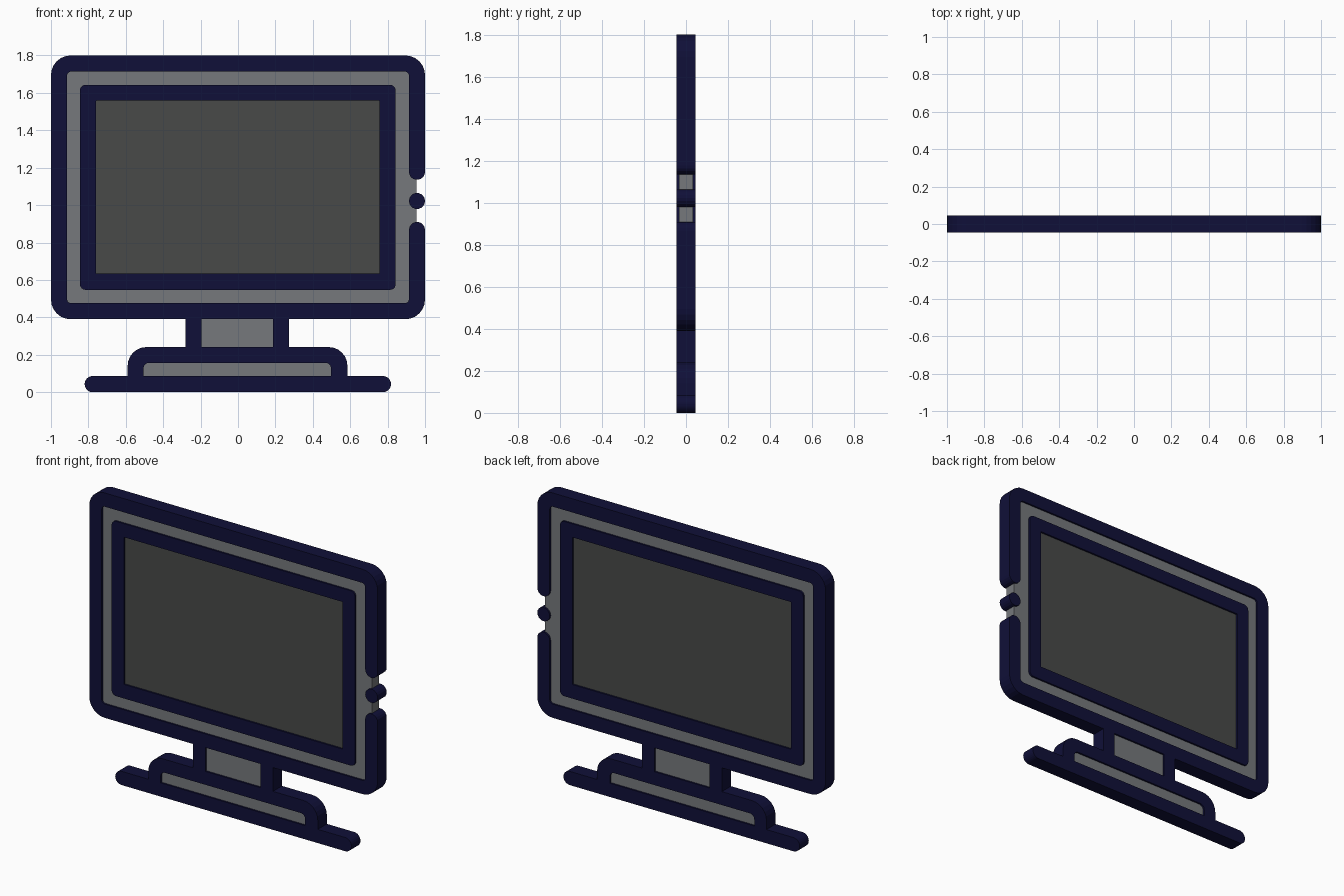
import bpy, bmesh
from math import sin, cos, radians

if "Cube" in bpy.data.objects:
    bpy.data.objects.remove(bpy.data.objects["Cube"])

NAVY_D, GREY_D = 0.045, 0.034   # half depths of outline parts and inset panels


def material(name, rgb):
    m = bpy.data.materials.new(name)
    m.diffuse_color = (*rgb, 1)
    m.use_nodes = True
    m.node_tree.nodes["Principled BSDF"].inputs["Base Color"].default_value = m.diffuse_color
    return m


navy = material("navy_trim", (0.005, 0.005, 0.04))
grey = material("grey_panel", (0.18, 0.19, 0.20))
dark = material("dark_screen", (0.065, 0.068, 0.065))


def finish(bm, name, mat, depth):
    """Extrude the flat x-z faces through the depth and make an object."""
    res = bmesh.ops.extrude_face_region(bm, geom=bm.faces[:])
    moved = [v for v in res["geom"] if isinstance(v, bmesh.types.BMVert)]
    bmesh.ops.translate(bm, verts=moved, vec=(0, 2 * depth, 0))
    bmesh.ops.recalc_face_normals(bm, faces=bm.faces[:])
    me = bpy.data.meshes.new(name)
    bm.to_mesh(me)
    bm.free()
    me.materials.append(mat)
    ob = bpy.data.objects.new(name, me)
    bpy.context.collection.objects.link(ob)
    return ob


def plate(name, pts, mat, depth):
    bm = bmesh.new()
    bm.faces.new([bm.verts.new((x, -depth, z)) for x, z in pts])
    return finish(bm, name, mat, depth)


def strip(name, outer, inner, mat, depth, closed=False):
    """Band of quads between two outlines with equal point counts."""
    bm = bmesh.new()
    o = [bm.verts.new((x, -depth, z)) for x, z in outer]
    i = [bm.verts.new((x, -depth, z)) for x, z in inner]
    n = len(o)
    for a in range(n if closed else n - 1):
        b = (a + 1) % n
        bm.faces.new((o[a], o[b], i[b], i[a]))
    return finish(bm, name, mat, depth)


def rounded(x0, x1, z0, z1, r, n=6):
    """Rounded rectangle, from the right side over the top and round."""
    centres = [(x1 - r, z1 - r), (x0 + r, z1 - r), (x0 + r, z0 + r), (x1 - r, z0 + r)]
    return [(cx + r * cos(radians(90 * q + 90 * k / n)), cz + r * sin(radians(90 * q + 90 * k / n)))
            for q, (cx, cz) in enumerate(centres) for k in range(n + 1)]


def box(x0, x1, z0, z1):
    return [(x0, z0), (x1, z0), (x1, z1), (x0, z1)]


# Outer casing outline, open on the right with two rounded ends
R, CX = 0.043, 0.957
angles = [radians(a) for a in (80, 60, 40, 20, 0)]


def cap(side, z, sign):
    return [(CX + side * R * cos(a), z + sign * R * sin(a)) for a in angles]


def with_caps(loop, side):
    return cap(side, 1.178, -1) + loop + cap(side, 0.867, 1)[::-1]


strip("casing_outline", with_caps(rounded(-1, 1, 0.39, 1.8, 0.105), 1),
      with_caps(rounded(-0.914, 0.914, 0.476, 1.714, 0.022), -1), navy, NAVY_D)

# Button dot in the gap
plate("side_button", [(CX + R * cos(radians(t)), 1.022 + R * sin(radians(t)))
                      for t in range(0, 360, 20)], navy, NAVY_D)

# Casing panel, screen outline and screen
strip("casing_panel", rounded(-0.955, 0.955, 0.435, 1.757, 0.06),
      rounded(-0.80, 0.80, 0.59, 1.60, 0.01), grey, GREY_D, True)
strip("screen_outline", rounded(-0.845, 0.843, 0.547, 1.643, 0.03),
      rounded(-0.76, 0.757, 0.635, 1.558, 0.003), navy, NAVY_D, True)
plate("screen", box(-0.80, 0.80, 0.59, 1.60), dark, GREY_D)

# Neck
plate("neck_post_left", box(-0.28, -0.194, 0.241, 0.39), navy, NAVY_D)
plate("neck_post_right", box(0.188, 0.274, 0.241, 0.39), navy, NAVY_D)
plate("neck_panel", box(-0.23, 0.23, 0.20, 0.43), grey, GREY_D)


# Base arch with its inset panel
def arch(x0, x1, z1, r):
    return [(x1, 0.086)] + rounded(x0, x1, 0, z1, r)[:14] + [(x0, 0.086)]


strip("base_arch", arch(-0.59, 0.585, 0.241, 0.10), arch(-0.505, 0.497, 0.157, 0.03), navy, NAVY_D)
plate("base_panel", box(-0.54, 0.535, 0.05, 0.19), grey, GREY_D)

# Foot bar with rounded ends
plate("foot_bar", rounded(-0.82, 0.818, 0, 0.086, 0.0425), navy, NAVY_D)
